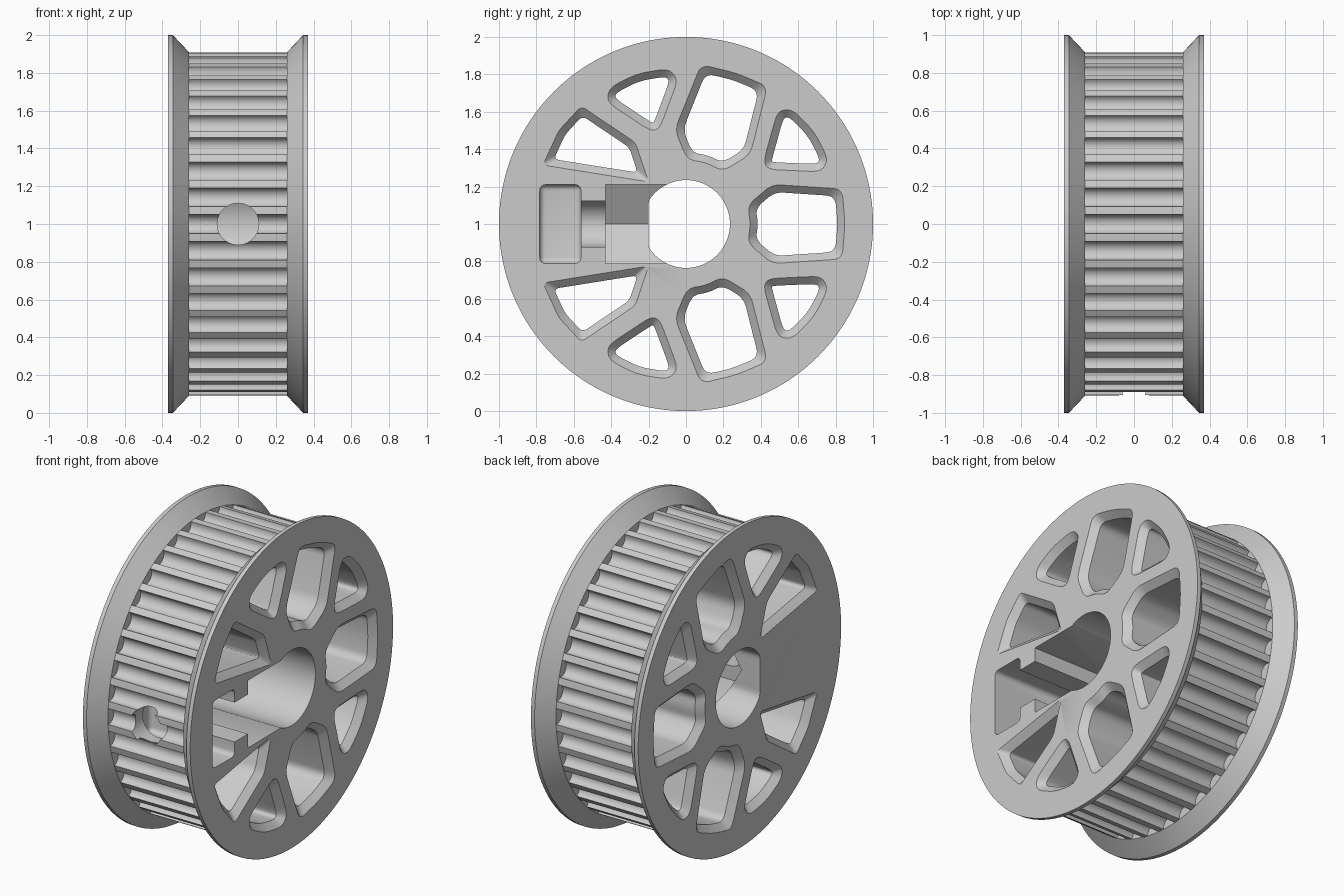
import bpy, bmesh
from math import sin, cos, pi, radians
from mathutils import Vector, Matrix

cube = bpy.data.objects.get("Cube")
if cube:
    bpy.data.objects.remove(cube, do_unlink=True)

HALF = 0.37       # half width of the wheel
BELT = 0.26       # half width of the belt track
TIP = 0.91        # radius at the tooth tips
TEETH = 40
CHAMFER = 0.04

grey = bpy.data.materials.new("light grey")
grey.use_nodes = True
grey.diffuse_color = (0.6, 0.6, 0.6, 1)
grey.node_tree.nodes["Principled BSDF"].inputs["Base Color"].default_value = (0.6, 0.6, 0.6, 1)


def loft(bm, rings, axis="x"):
    """Close a solid through matching rings: [(position, [(a, b), ...]), ...]."""
    loops = []
    for p, pts in rings:
        if axis == "x":
            loops.append([bm.verts.new((p, a, b)) for a, b in pts])
        else:
            loops.append([bm.verts.new((a, p, b)) for a, b in pts])
    n = len(loops[0])
    for lo, hi in zip(loops, loops[1:]):
        for i in range(n):
            j = (i + 1) % n
            bm.faces.new((lo[i], lo[j], hi[j], hi[i]))
    bm.faces.new(loops[0][::-1])
    bm.faces.new(loops[-1])


def finish(bm, name):
    bmesh.ops.recalc_face_normals(bm, faces=bm.faces)
    bmesh.ops.translate(bm, verts=bm.verts, vec=(0, 0, 1))
    mesh = bpy.data.meshes.new(name)
    bm.to_mesh(mesh)
    bm.free()
    mesh.materials.append(grey)
    obj = bpy.data.objects.new(name, mesh)
    bpy.context.scene.collection.objects.link(obj)
    return obj


def circle(r, n):
    return [(r * cos(2 * pi * i / n), r * sin(2 * pi * i / n)) for i in range(n)]


def spin(pts, angle):
    c, s = cos(angle), sin(angle)
    return [(a * c - b * s, a * s + b * c) for a, b in pts]


def inset(pts, d):
    """Move every side of a counter-clockwise outline inward by d."""
    out = []
    for i, p in enumerate(pts):
        p, before, after = Vector(p), Vector(pts[i - 1]), Vector(pts[(i + 1) % len(pts)])
        e, f = (p - before).normalized(), (after - p).normalized()
        n, m = Vector((-e.y, e.x)), Vector((-f.y, f.x))
        out.append(p + (n + m) * d / (1 + n.dot(m)))
    return out


def rounded(pts, r, steps=5):
    """Replace corners with short curves."""
    out = []
    for i, p in enumerate(pts):
        p, before, after = Vector(p), Vector(pts[i - 1]), Vector(pts[(i + 1) % len(pts)])
        a = p + (before - p).normalized() * min(r, 0.4 * (before - p).length)
        b = p + (after - p).normalized() * min(r, 0.4 * (after - p).length)
        for k in range(steps + 1):
            t = k / steps
            out.append(tuple(a * (1 - t) ** 2 + p * 2 * t * (1 - t) + b * t ** 2))
    return out


def window(bm, pts, r):
    """Through hole with a chamfer at both faces."""
    wide, narrow = rounded(inset(pts, -0.01), r), rounded(inset(pts, CHAMFER), r)
    x_out, x_in = HALF + 0.01, HALF - CHAMFER
    loft(bm, [(-x_out, wide), (-x_in, narrow), (x_in, narrow), (x_out, wide)])


def mirrored(half):
    """Complete an outline that is symmetric about its first coordinate axis."""
    return half + [(a, -b) for a, b in half[::-1] if b]


# Wheel with two flared flanges
profile = [(-HALF, 1), (-0.345, 1), (-BELT, TIP), (BELT, TIP), (0.345, 1), (HALF, 1)]
bm = bmesh.new()
loft(bm, [(x, circle(r, TEETH * 4)) for x, r in profile])
wheel = finish(bm, "pulley_wheel")
cutters = []

# Round-bottomed belt grooves
bm = bmesh.new()
groove = [(0.95, 0.05)] + [(0.9 - 0.047 * sin(pi * k / 10), 0.05 * cos(pi * k / 10))
                           for k in range(11)] + [(0.95, -0.05)]
for i in range(TEETH):
    g = spin(groove, 2 * pi * i / TEETH)
    loft(bm, [(-BELT, g), (BELT, g)])
cutters.append(finish(bm, "groove_cutter"))

# Lightening windows: large and small round the hub, two trimmed beside the clamp slot
large = mirrored([(0.85, 0), (0.835, 0.187), (0.46, 0.212), (0.33, 0.1), (0.345, 0)][:4])
large.insert(4, (0.345, 0))
large = large[:4] + [(0.345, 0)] + [(a, -b) for a, b in large[1:4]][::-1]
small = [(0.845, 0), (0.82, 0.165), (0.75, 0.2), (0.53, 0.025)]
small = mirrored(small)
trimmed = [(-0.765, 0.315), (-0.2, 0.225), (-0.27, 0.435), (-0.56, 0.63), (-0.68, 0.5)]
bm = bmesh.new()
for degrees in (0, 72, 288):
    window(bm, spin(large, radians(degrees)), 0.05)
for degrees in (36, 108, 252, 324):
    window(bm, spin(small, radians(degrees)), 0.06)
window(bm, trimmed, 0.03)
window(bm, [(a, -b) for a, b in trimmed[::-1]], 0.03)
cutters.append(finish(bm, "window_cutter"))

# Shaft bore with one flat
bm = bmesh.new()
bore = [(max(a, -0.2), b) for a, b in circle(0.235, 64)]
loft(bm, [(-0.5, bore), (0.5, bore)])
cutters.append(finish(bm, "bore_cutter"))

# Nut trap open to the side and to the bore
bm = bmesh.new()
nut = [(-0.2425, 0), (-0.121, -0.21), (0.5, -0.21), (0.5, 0.21), (-0.121, 0.21)]
loft(bm, [(-0.43, nut), (-0.05, nut)], "y")
cutters.append(finish(bm, "nut_trap_cutter"))

# Screw neck channel
bm = bmesh.new()
neck = [(0.5, 0.123)] + [(-0.123 * sin(pi * k / 16), 0.123 * cos(pi * k / 16))
                         for k in range(17)] + [(0.5, -0.123)]
loft(bm, [(-0.6, neck), (-0.4, neck)], "y")
cutters.append(finish(bm, "neck_cutter"))

# Screw head pocket with softened edges
bm = bmesh.new()
bmesh.ops.create_cube(bm, size=1, matrix=Matrix.Translation((0.145, -0.672, 0))
                      @ Matrix.Diagonal((0.71, 0.22, 0.42, 1)))
bmesh.ops.bevel(bm, geom=bm.edges[:], offset=0.03, segments=4, profile=0.5, affect="EDGES")
cutters.append(finish(bm, "head_pocket_cutter"))

# Tool hole through the front of the rim
bm = bmesh.new()
hole = circle(0.11, 40)
loft(bm, [(-1.1, hole), (-0.7, hole)], "y")
cutters.append(finish(bm, "tool_hole_cutter"))

# Cut everything out of the wheel
bpy.ops.object.select_all(action="DESELECT")
wheel.select_set(True)
bpy.context.view_layer.objects.active = wheel
for cutter in cutters:
    cutter.hide_render = True
    mod = wheel.modifiers.new(cutter.name, "BOOLEAN")
    mod.operation = "DIFFERENCE"
    mod.solver = "EXACT"
    mod.object = cutter
    bpy.ops.object.modifier_apply(modifier=mod.name)
    bpy.data.objects.remove(cutter, do_unlink=True)
bpy.ops.object.shade_smooth_by_angle(angle=radians(30))
